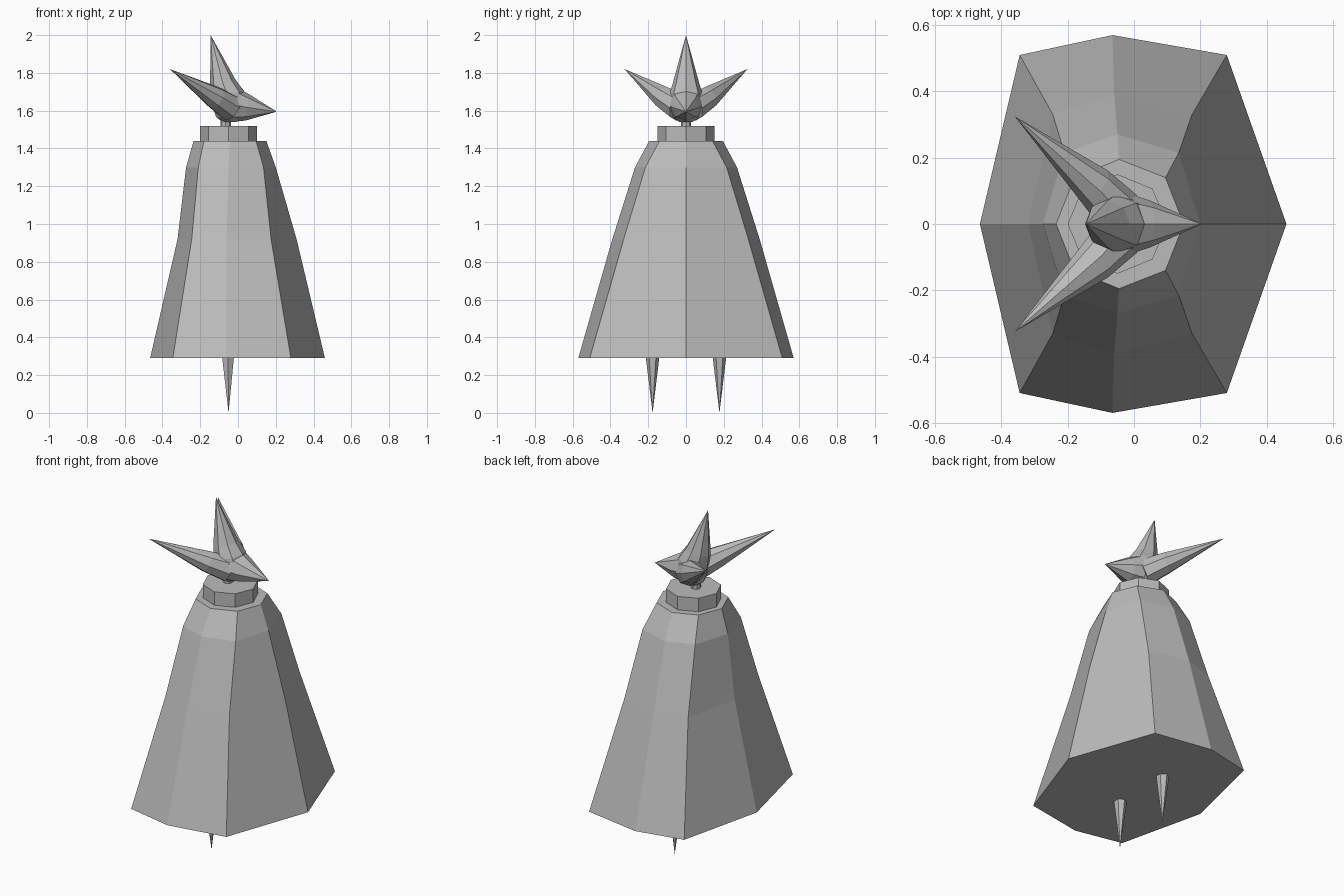
import bpy, bmesh, math
from mathutils import Vector

cube = bpy.data.objects.get("Cube")
if cube:
    bpy.data.objects.remove(cube, do_unlink=True)

grey = bpy.data.materials.new("plain grey")
grey.use_nodes = True
grey.diffuse_color = (0.5, 0.5, 0.5, 1)
grey.node_tree.nodes["Principled BSDF"].inputs["Base Color"].default_value = grey.diffuse_color


def loft(name, rings, tip=None):
    """Skin a list of point rings, closing the start and ending in a tip or cap."""
    bm = bmesh.new()
    loops = [[bm.verts.new(p) for p in ring] for ring in rings]
    n = len(loops[0])
    for a, b in zip(loops, loops[1:]):
        for i in range(n):
            j = (i + 1) % n
            bm.faces.new((a[i], a[j], b[j], b[i]))
    bm.faces.new(loops[0][::-1])
    if tip is None:
        bm.faces.new(loops[-1])
    else:
        apex = bm.verts.new(tip)
        for i in range(n):
            bm.faces.new((loops[-1][i], loops[-1][(i + 1) % n], apex))
    bmesh.ops.recalc_face_normals(bm, faces=bm.faces)
    mesh = bpy.data.meshes.new(name)
    bm.to_mesh(mesh)
    bm.free()
    mesh.materials.append(grey)
    obj = bpy.data.objects.new(name, mesh)
    bpy.context.collection.objects.link(obj)
    return obj


def circle(center, radius, axis=(0, 0, 1), sides=8):
    turn = Vector(axis).to_track_quat('Z', 'Y')
    angles = [2 * math.pi * i / sides for i in range(sides)]
    return [Vector(center) + turn @ Vector((radius * math.cos(a), radius * math.sin(a), 0))
            for a in angles]


def spike(name, steps, tip, sides=8):
    """Cone whose (center, radius) rings lie across its pointing direction."""
    axis = Vector(tip) - Vector(steps[-1][0])
    return loft(name, [circle(c, r, axis, sides) for c, r in steps], tip)


def cloak_ring(z, front, fore, mid, aft, back, side, wide):
    half = [(front, 0), (fore, side), (mid, wide), (aft, side), (back, 0)]
    return [(x, y, z) for x, y in half] + [(x, -y, z) for x, y in half[3:0:-1]]


# Flared eight-sided cloak
loft("cloak", [
    cloak_ring(0.29, 0.46, 0.28, -0.065, -0.345, -0.465, 0.51, 0.57),
    cloak_ring(0.92, 0.31, 0.175, -0.06, -0.245, -0.32, 0.33, 0.39),
    cloak_ring(1.30, 0.20, 0.135, -0.05, -0.21, -0.275, 0.215, 0.27),
    cloak_ring(1.44, 0.15, 0.095, -0.045, -0.18, -0.235, 0.14, 0.195),
])

# Collar and neck
loft("collar", [circle((-0.05, 0, z), 0.15) for z in (1.43, 1.52)])
loft("neck", [circle((-0.065, 0, z), 0.027) for z in (1.50, 1.57)])

# Head core
core = [(-0.085, 0.035), (-0.06, 0.07), (0, 0.092), (0.06, 0.07), (0.085, 0.03)]
loft("head", [circle((-0.045, 0, 1.625 + h), r) for h, r in core])

# Nose, crest and ears
spike("nose", [((-0.06, 0, 1.625), 0.07), ((-0.01, 0, 1.63), 0.09),
               ((0.05, 0, 1.617), 0.07)], (0.205, 0, 1.595))
spike("crest", [((-0.04, 0, 1.64), 0.09), ((-0.055, 0, 1.685), 0.088),
                ((-0.08, 0, 1.745), 0.07)], (-0.145, 0, 2.0))
for side, label in ((1, "left"), (-1, "right")):
    spike(label + "_ear", [((-0.04, 0.03 * side, 1.615), 0.075),
                           ((-0.12, 0.115 * side, 1.668), 0.062)],
          (-0.36, 0.325 * side, 1.82))
    # Pointed leg beneath the cloak
    spike(label + "_leg", [((-0.053, 0.177 * side, 0.32), 0.039)],
          (-0.05, 0.177 * side, 0), sides=6)
